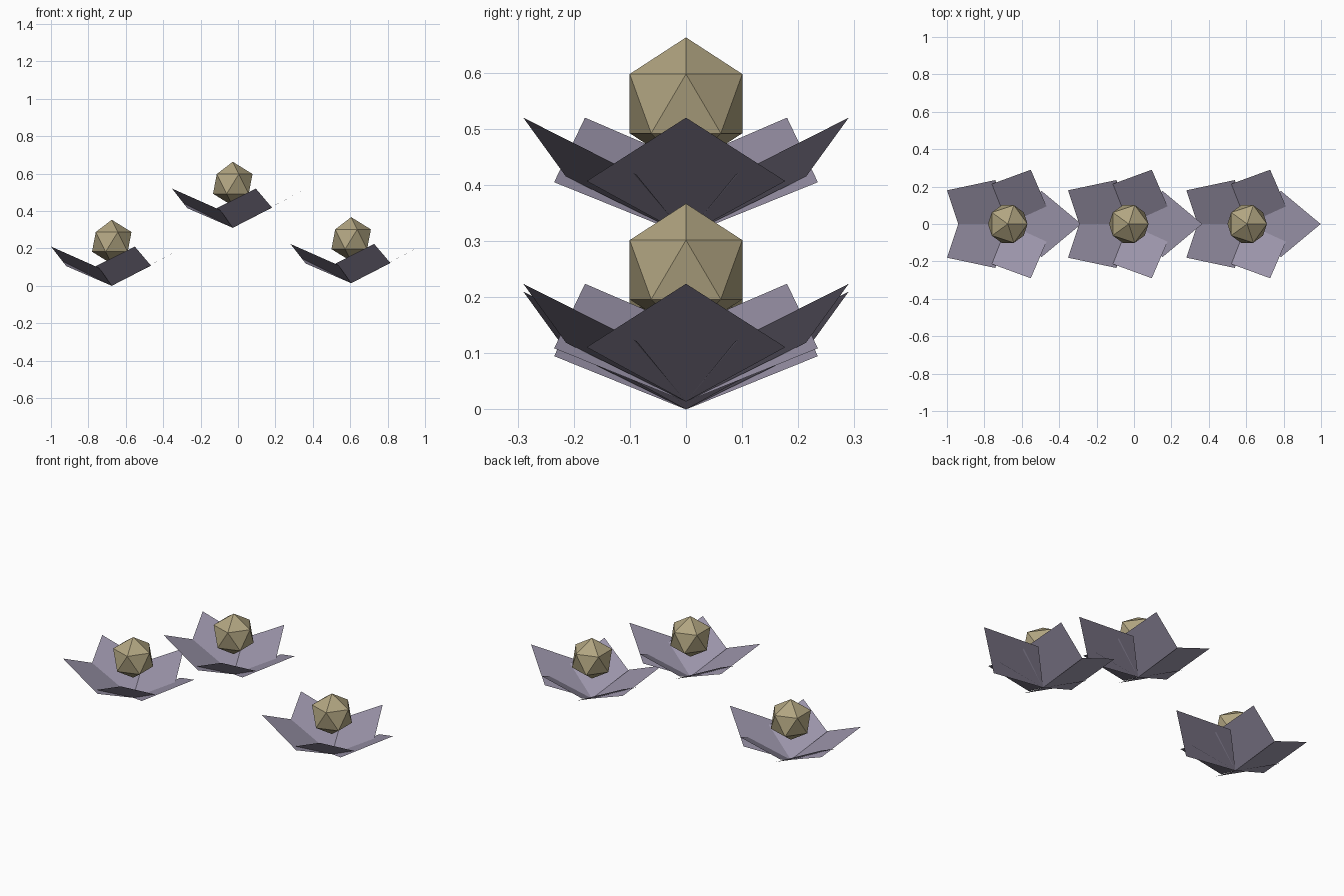
import bpy, bmesh
from mathutils import Vector

if "Cube" in bpy.data.objects:
    bpy.data.objects.remove(bpy.data.objects["Cube"])


def material(name, rgb):
    m = bpy.data.materials.new(name)
    m.diffuse_color = (*rgb, 1)
    m.use_nodes = True
    m.node_tree.nodes["Principled BSDF"].inputs["Base Color"].default_value = m.diffuse_color
    return m


PETAL = material("dusty lilac", (0.32, 0.29, 0.39))
CORE = material("pale gold", (0.44, 0.375, 0.22))

# Each petal is a flat kite from the flower base: first corner, tip, second corner
FRONT = [(0.18, -0.177, 0.097), (0.393, 0, 0.21), (0.18, 0.177, 0.097)]
SIDE = [(0.21, 0.088, 0.108), (0.123, 0.29, 0.21), (-0.085, 0.214, 0.105)]
REAR = [(-0.066, 0.235, 0.095), (-0.325, 0.18, 0.21), (-0.243, -0.064, 0.105)]


def mirrored(petal):
    return [(x, -y, z) for x, y, z in reversed(petal)]


PETALS = [FRONT, SIDE, REAR, mirrored(REAR), mirrored(SIDE)]


def add_object(name, bm, mat, location):
    mesh = bpy.data.meshes.new(name)
    bm.to_mesh(mesh)
    bm.free()
    mesh.materials.append(mat)
    obj = bpy.data.objects.new(name, mesh)
    obj.location = location
    bpy.context.collection.objects.link(obj)


def add_flower(label, base):
    # Five open petals meeting at the base point
    bm = bmesh.new()
    for petal in PETALS:
        bm.faces.new([bm.verts.new(p) for p in [(0, 0, 0)] + petal])
    add_object(label + "_petals", bm, PETAL, base)
    # Faceted core resting among the petals
    bm = bmesh.new()
    bmesh.ops.create_icosphere(bm, subdivisions=1, radius=0.118)
    add_object(label + "_core", bm, CORE, Vector(base) + Vector((0, 0, 0.235)))


# Three flowers in a row, the middle one raised
add_flower("left_flower", (-0.675, 0, 0))
add_flower("middle_flower", (-0.028, 0, 0.31))
add_flower("right_flower", (0.605, 0, 0.014))
